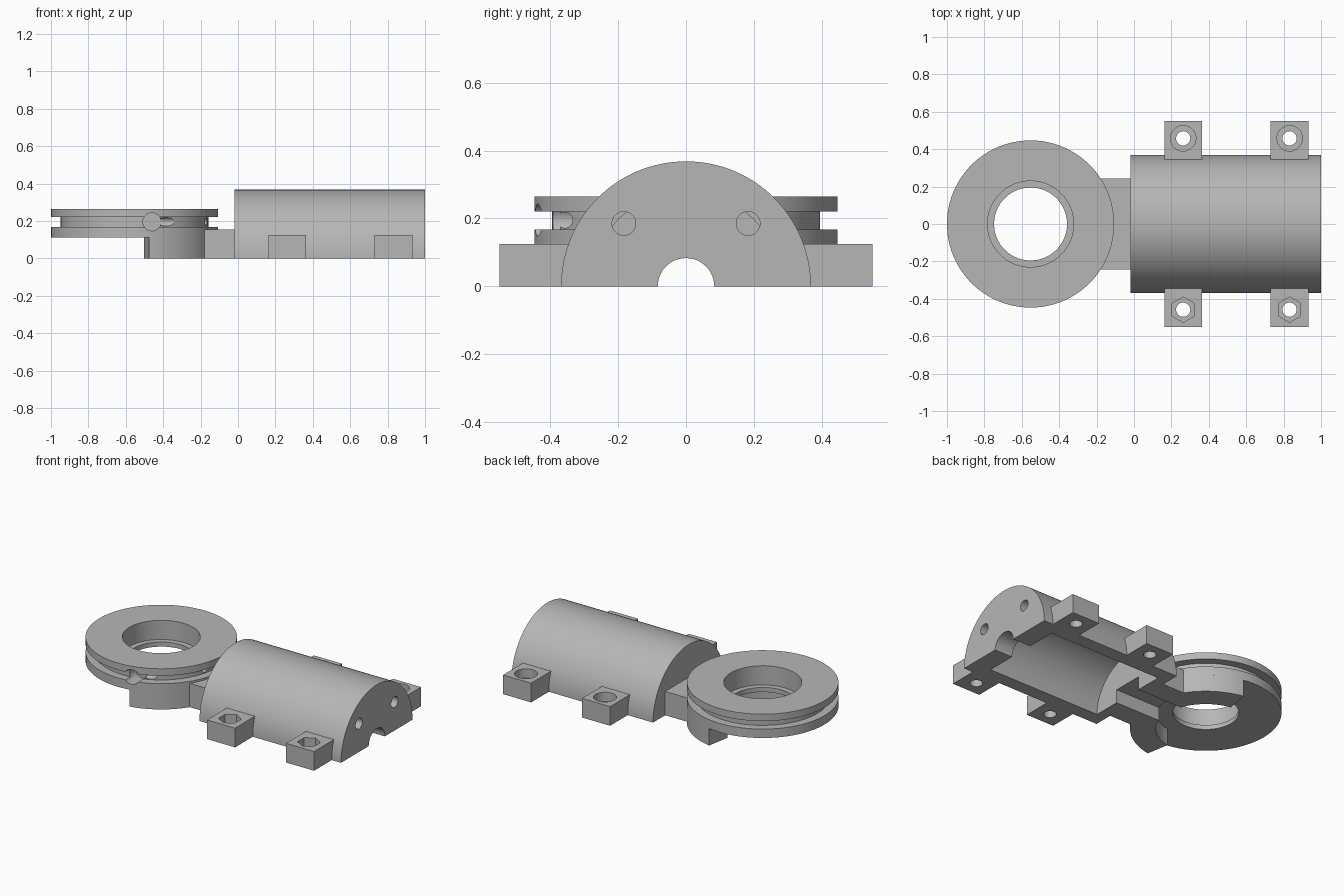
import bpy, bmesh, math
from mathutils import Vector

if "Cube" in bpy.data.objects:
    bpy.data.objects.remove(bpy.data.objects["Cube"], do_unlink=True)

grey = bpy.data.materials.new("plain_grey")
grey.use_nodes = True
colour = (0.47, 0.47, 0.47, 1)
grey.diffuse_color = colour
grey.node_tree.nodes["Principled BSDF"].inputs["Base Color"].default_value = colour

RING_X = -0.553   # centre of the pulley ring
RING_R = 0.447


def finish(name, bm):
    bmesh.ops.recalc_face_normals(bm, faces=bm.faces)
    mesh = bpy.data.meshes.new(name)
    bm.to_mesh(mesh)
    bm.free()
    mesh.materials.append(grey)
    obj = bpy.data.objects.new(name, mesh)
    bpy.context.collection.objects.link(obj)
    return obj


def arc(r, a0, a1, n, cx=0, cy=0):
    angles = [math.radians(a0 + (a1 - a0) * i / n) for i in range(n + 1)]
    return [(cx + r * math.cos(a), cy + r * math.sin(a)) for a in angles]


def circle(r, cx=0, cy=0, n=48, start=0):
    return arc(r, start, start + 360, n, cx, cy)[:-1]


def rect(a0, a1, b0, b1):
    return [(a0, b0), (a1, b0), (a1, b1), (a0, b1)]


def prism(name, outline, lo, hi, axis="z"):
    """Extrude a flat outline along an axis."""
    place = {"x": lambda a, b, h: (h, a, b),
             "y": lambda a, b, h: (a, h, b),
             "z": lambda a, b, h: (a, b, h)}[axis]
    bm = bmesh.new()
    face = bm.faces.new([bm.verts.new(place(a, b, lo)) for a, b in outline])
    new = bmesh.ops.extrude_face_region(bm, geom=[face])["geom"]
    verts = [g for g in new if isinstance(g, bmesh.types.BMVert)]
    bmesh.ops.translate(bm, verts=verts, vec=Vector(place(0, 0, hi - lo)))
    return finish(name, bm)


def lathe(name, profile, cx, n=96):
    """Revolve a closed (radius, height) profile about a vertical axis."""
    bm = bmesh.new()
    rows = [[bm.verts.new((cx + r * math.cos(2 * math.pi * i / n),
                           r * math.sin(2 * math.pi * i / n), z))
             for r, z in profile] for i in range(n)]
    m = len(profile)
    for i in range(n):
        a, b = rows[i], rows[(i + 1) % n]
        for j in range(m):
            k = (j + 1) % m
            bm.faces.new((a[j], b[j], b[k], a[k]))
    return finish(name, bm)


def cut(obj, cutters):
    """Subtract the cutters, bake the result and drop the cutters."""
    for c in cutters:
        c.hide_render = True
        mod = obj.modifiers.new("cut", "BOOLEAN")
        mod.operation = "DIFFERENCE"
        mod.solver = "EXACT"
        mod.object = c
    bpy.context.view_layer.update()
    deps = bpy.context.evaluated_depsgraph_get()
    mesh = bpy.data.meshes.new_from_object(obj.evaluated_get(deps))
    obj.modifiers.clear()
    obj.data = mesh
    for c in cutters:
        bpy.data.objects.remove(c, do_unlink=True)
    return obj


parts = []

# half-cylinder housing, hollow below, with shaft and screw holes
housing = prism("motor_housing", arc(0.368, 0, 180, 64), -0.02, 1, "x")
cutters = [prism("cavity", circle(0.28, n=96), 0.05, 0.87, "x"),
           prism("shaft_hole", circle(0.083), 0.8, 1.1, "x"),
           prism("cable_slot", rect(-0.1, 0.1, -0.1, 0.088), -0.1, 0.2, "x")]
for side in (-1, 1):
    cutters.append(prism("screw_hole", circle(0.035, side * 0.183, 0.185, 32), 0.8, 1.1, "x"))
parts.append(cut(housing, cutters))

# bolt tabs: hexagonal nut pockets at the front, round head pockets at the back
for x in (0.263, 0.832):
    for side, label in ((-1, "front"), (1, "back")):
        y0, y1 = sorted((side * 0.335, side * 0.55))
        tab = prism(label + "_bolt_tab", rect(x - 0.101, x + 0.101, y0, y1), 0, 0.125)
        sides = 6 if side < 0 else 40
        hole_y = side * 0.458
        parts.append(cut(tab, [
            prism("bolt_hole", circle(0.038, x, hole_y, 32), -0.1, 0.2),
            prism("pocket", circle(0.068, x, hole_y, sides, 30), 0.065, 0.2)]))

# neck between housing and ring, with the cable slot below
neck = prism("neck", rect(-0.25, 0, -0.243, 0.243), 0, 0.155)
parts.append(cut(neck, [
    prism("cable_slot", rect(-0.1, 0.1, -0.1, 0.088), -0.4, 0.1, "x"),
    prism("skirt_bore", circle(0.295, RING_X, 0, 96), -0.1, 0.11)]))

# curved skirt below the ring
skirt_outline = (arc(RING_R, -80, 80, 48, RING_X)
                 + arc(0.295, 80, -80, 48, RING_X))
skirt = prism("ring_skirt", skirt_outline, 0, 0.115)
parts.append(cut(skirt, [
    prism("cable_slot", rect(-0.1, 0.1, -0.1, 0.088), -0.4, 0.1, "x")]))

# grooved ring with a stepped bore and cord holes
profile = [(0.195, 0.11), (RING_R, 0.11), (RING_R, 0.168), (0.395, 0.168),
           (0.395, 0.22), (RING_R, 0.22), (RING_R, 0.265), (0.23, 0.265),
           (0.23, 0.14), (0.195, 0.14)]
ring = lathe("grooved_ring", profile, RING_X)
parts.append(cut(ring, [
    prism("knot_pocket", circle(0.048, -0.46, 0.195), -0.5, -0.33, "y"),
    prism("cord_hole", circle(0.023, -0.357, 0.195, 32), -0.46, -0.3, "x"),
    prism("cord_end_hole", circle(0.02, -0.1, 0.195, 32), -0.25, -0.12, "x")]))

# smooth curved walls, crisp edges
bpy.ops.object.select_all(action="DESELECT")
for p in parts:
    p.select_set(True)
bpy.context.view_layer.objects.active = parts[0]
bpy.ops.object.shade_smooth_by_angle(angle=math.radians(30))
